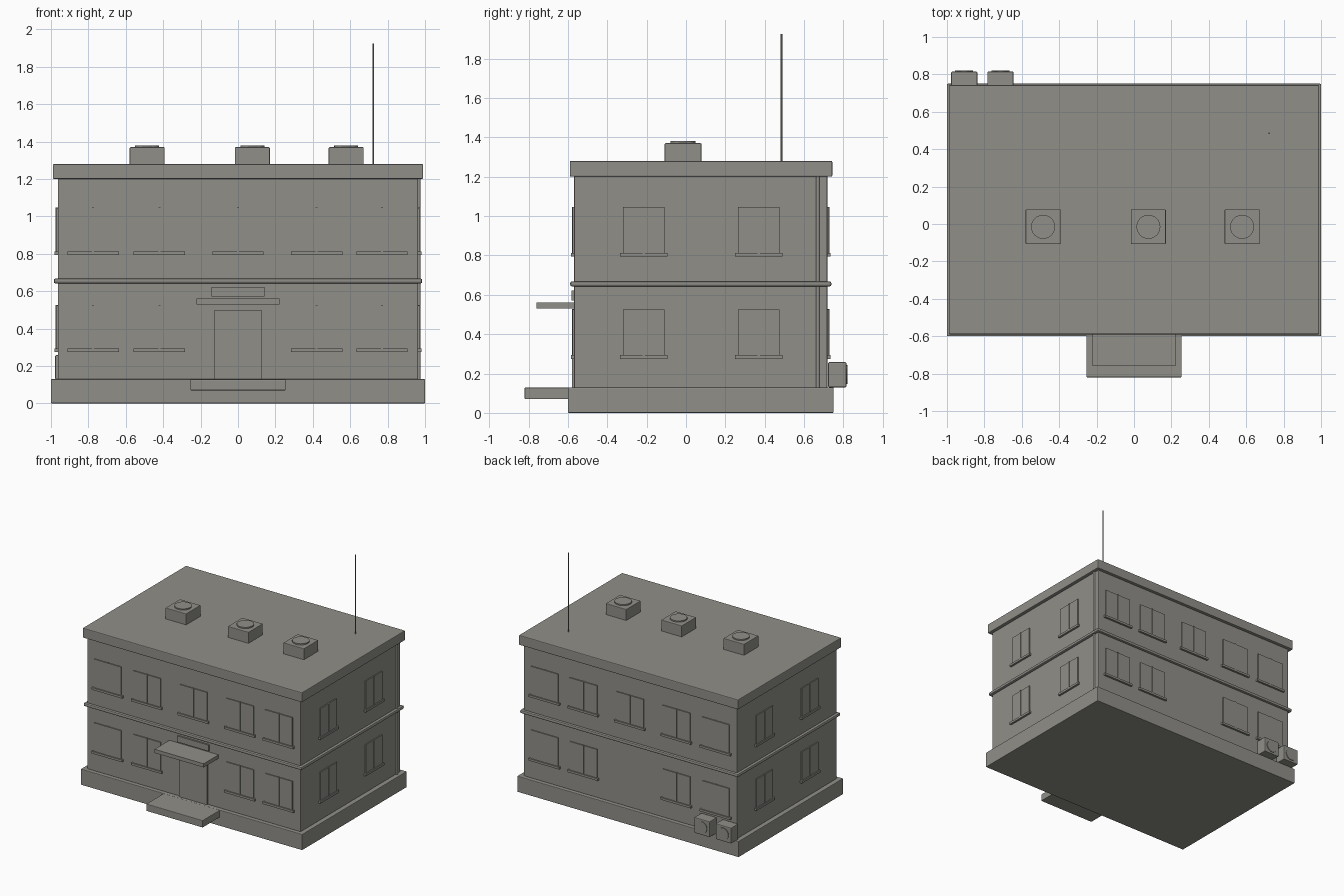
import bpy
import math
from mathutils import Matrix, Vector

if "Cube" in bpy.data.objects:
    bpy.data.objects.remove(bpy.data.objects["Cube"], do_unlink=True)

# Single warm grey material
grey = bpy.data.materials.new("warm grey")
grey.use_nodes = True
colour = (0.28, 0.275, 0.25, 1)
grey.diffuse_color = colour
grey.node_tree.nodes["Principled BSDF"].inputs["Base Color"].default_value = colour


def box(name, low, high, bevel=0.0):
    """Box between two corners, with optional softened edges."""
    low, high = Vector(low), Vector(high)
    bpy.ops.mesh.primitive_cube_add(size=1)
    ob = bpy.context.object
    ob.name = name
    size = high - low
    ob.data.transform(Matrix.Diagonal((size.x, size.y, size.z, 1)))
    ob.location = (low + high) / 2
    ob.data.materials.append(grey)
    if bevel:
        mod = ob.modifiers.new("soft edges", "BEVEL")
        mod.width = bevel
        mod.segments = 2
    return ob


def rod(name, centre, radius, length, sides=16, tilt=0.0):
    """Cylinder along z, or along y when tilted."""
    bpy.ops.mesh.primitive_cylinder_add(
        vertices=sides, radius=radius, depth=length,
        location=centre, rotation=(tilt, 0, 0))
    ob = bpy.context.object
    ob.name = name
    ob.data.materials.append(grey)
    bpy.ops.object.shade_smooth_by_angle()
    return ob


LEFT, FRONT, BACK = 0.963, -0.568, 0.718

# Main masses
box("plinth", (-1, -0.6, 0), (1, 0.75, 0.13), 0.005)
box("walls", (-LEFT, FRONT, 0.125), (LEFT, BACK, 1.205), 0.006)
box("floor_band", (-0.985, -0.588, 0.642), (0.985, 0.738, 0.668), 0.009)
box("roof_slab", (-0.99, -0.59, 1.2), (0.99, 0.743, 1.28), 0.006)

# Entrance
box("entrance_step", (-0.255, -0.82, 0.07), (0.255, -0.59, 0.128), 0.004)
box("door", (-0.125, -0.58, 0.128), (0.125, -0.56, 0.5))
box("door_canopy", (-0.222, -0.76, 0.53), (0.222, -0.56, 0.56))
box("sign_board", (-0.142, -0.581, 0.572), (0.142, -0.56, 0.622))


def window(name, centre, angle, width, z):
    """Pane, centre bar and sill, turned to face outward from a wall."""
    half = width / 2
    parts = [
        box(name + "_pane", (-half + 0.015, -0.008, z), (half - 0.015, 0.01, z + 0.235)),
        box(name + "_bar", (-0.006, -0.012, z), (0.006, 0.01, z + 0.237)),
        box(name + "_sill", (-half, -0.017, z - 0.015), (half, 0.01, z + 0.003)),
    ]
    turn = Matrix.Translation((centre[0], centre[1], 0)) @ Matrix.Rotation(angle, 4, "Z")
    for part in parts:
        part.matrix_world = turn @ Matrix.Translation(part.location)


# Windows on two floors, leaving the ground floor centre clear
for floor, z in (("lower", 0.29), ("upper", 0.81)):
    for i, x in enumerate((-0.775, -0.42, 0, 0.42, 0.77)):
        if floor == "lower" and x == 0:
            continue
        window(f"{floor}_front_window_{i}", (x, FRONT), 0, 0.275, z)
        window(f"{floor}_back_window_{i}", (x, BACK), math.pi, 0.275, z)
    for i, y in enumerate((-0.215, 0.37)):
        window(f"{floor}_left_window_{i}", (LEFT, y), math.pi / 2, 0.24, z)
        window(f"{floor}_right_window_{i}", (-LEFT, y), -math.pi / 2, 0.24, z)

# Rooftop ventilation units
for i, x in enumerate((-0.486, 0.077, 0.578)):
    box(f"roof_unit_{i}", (x - 0.093, -0.108, 1.275), (x + 0.093, 0.078, 1.37), 0.004)
    rod(f"roof_fan_{i}", (x, -0.015, 1.37), 0.064, 0.02, 24)

# Cooling units at the foot of the back wall
for i, x in enumerate((-0.908, -0.714)):
    box(f"cooling_unit_{i}", (x - 0.07, 0.722, 0.13), (x + 0.07, 0.815, 0.258), 0.006)
    rod(f"cooling_fan_{i}", (x, 0.812, 0.194), 0.048, 0.016, 24, math.pi / 2)

# Drainpipe and aerial
rod("drainpipe", (0.967, 0.67, 0.665), 0.009, 1.08)
rod("aerial", (0.723, 0.485, 1.6), 0.004, 0.65, 8)
